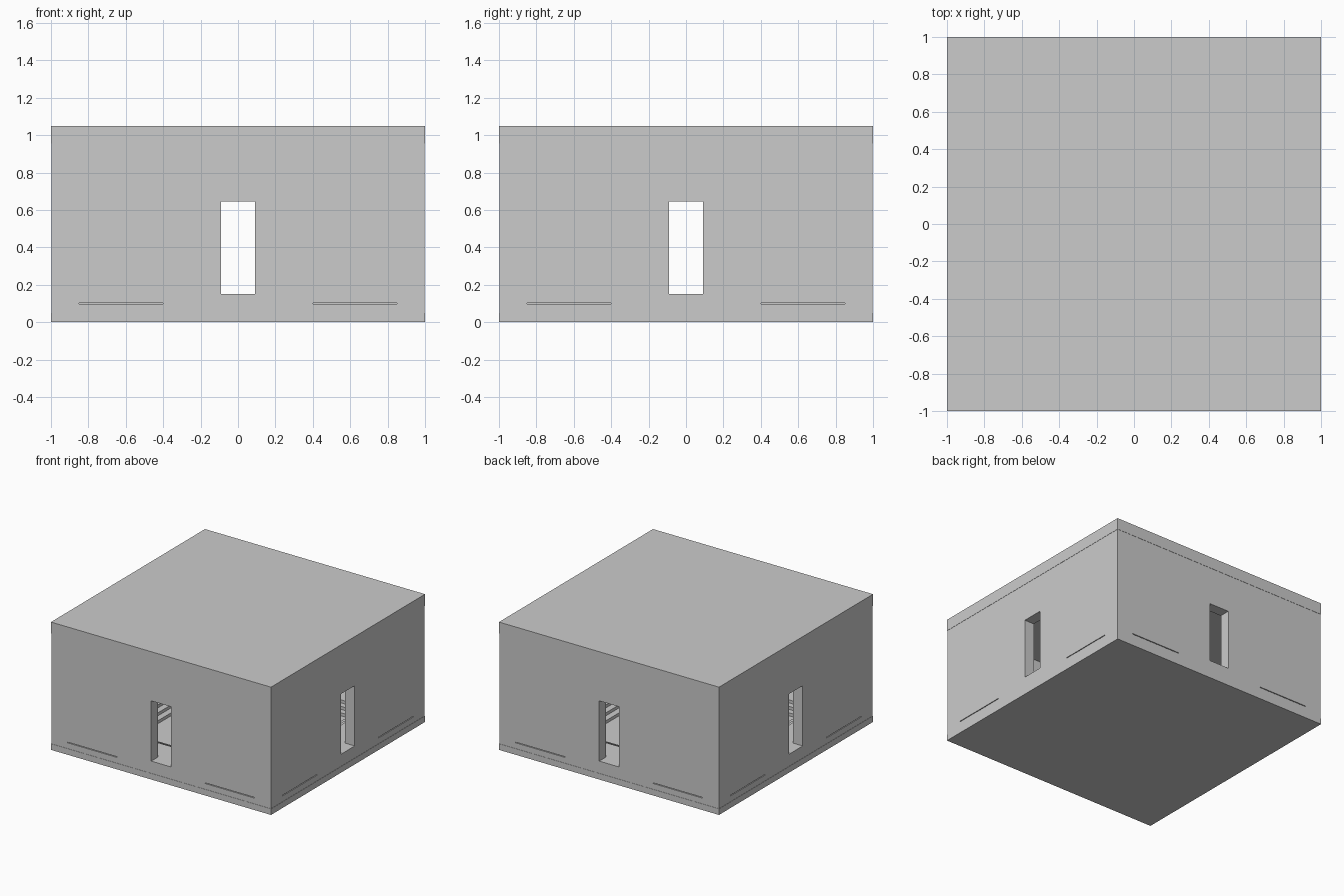
import bpy, bmesh

if "Cube" in bpy.data.objects:
    bpy.data.objects.remove(bpy.data.objects["Cube"])


def box(name, x0, x1, y0, y1, z0, z1):
    bm = bmesh.new()
    bmesh.ops.create_cube(bm, size=1)
    for v in bm.verts:
        v.co = (x1 if v.co.x > 0 else x0,
                y1 if v.co.y > 0 else y0,
                z1 if v.co.z > 0 else z0)
    return finish(name, bm)


def finish(name, bm):
    bmesh.ops.recalc_face_normals(bm, faces=bm.faces)
    mesh = bpy.data.meshes.new(name)
    bm.to_mesh(mesh)
    bm.free()
    ob = bpy.data.objects.new(name, mesh)
    bpy.context.scene.collection.objects.link(ob)
    return ob


def square_ring(name, profile):
    """Sweep a closed (half width, height) profile around a square."""
    bm = bmesh.new()
    rings = [[bm.verts.new((sx * h, sy * h, z))
              for sx, sy in ((-1, -1), (1, -1), (1, 1), (-1, 1))]
             for h, z in profile]
    for i, a in enumerate(rings):
        b = rings[(i + 1) % len(rings)]
        for k in range(4):
            n = (k + 1) % 4
            bm.faces.new((a[k], a[n], b[n], b[k]))
    return finish(name, bm)


def cut(target, cutter):
    mod = target.modifiers.new(cutter.name, 'BOOLEAN')
    mod.operation = 'DIFFERENCE'
    mod.solver = 'EXACT'
    mod.object = cutter
    cutter.hide_render = True
    cutter.display_type = 'WIRE'
    cutter.hide_set(True)


W = 0.998      # wall outer half width
IN = 0.91      # wall inner half width

# floor and roof slabs
box("floor_slab", -1, 1, -1, 1, 0, 0.05)
box("roof_slab", -1, 1, -1, 1, 0.955, 1.05)

# wall shell, open at the top and bottom
walls = square_ring("walls", [(W, 0.05), (W, 0.955), (IN, 0.955), (IN, 0.05)])

# tall window slots through opposite walls
cut(walls, box("window_cutter_x", -1.2, 1.2, -0.09, 0.09, 0.15, 0.645))
cut(walls, box("window_cutter_y", -0.09, 0.09, -1.2, 1.2, 0.15, 0.645))

# thin slits near the foot of every wall
for i, s in enumerate((-1, 1)):
    lo, hi = sorted((0.40 * s, 0.85 * s))
    for j, t in enumerate((-1, 1)):
        a, b = sorted((0.985 * t, 1.1 * t))
        cut(walls, box(f"slit_cutter_x{i}{j}", a, b, lo, hi, 0.097, 0.103))
        cut(walls, box(f"slit_cutter_y{i}{j}", lo, hi, a, b, 0.097, 0.103))

# shallow steps leading down to the floor inside
steps = [(IN, 0.05), (IN, 0.148)]
z = 0.148
for h in (0.70, 0.65, 0.60, 0.55):
    steps.append((h, z))
    z -= 0.0245
    steps.append((h, z))
square_ring("inner_steps", steps)
